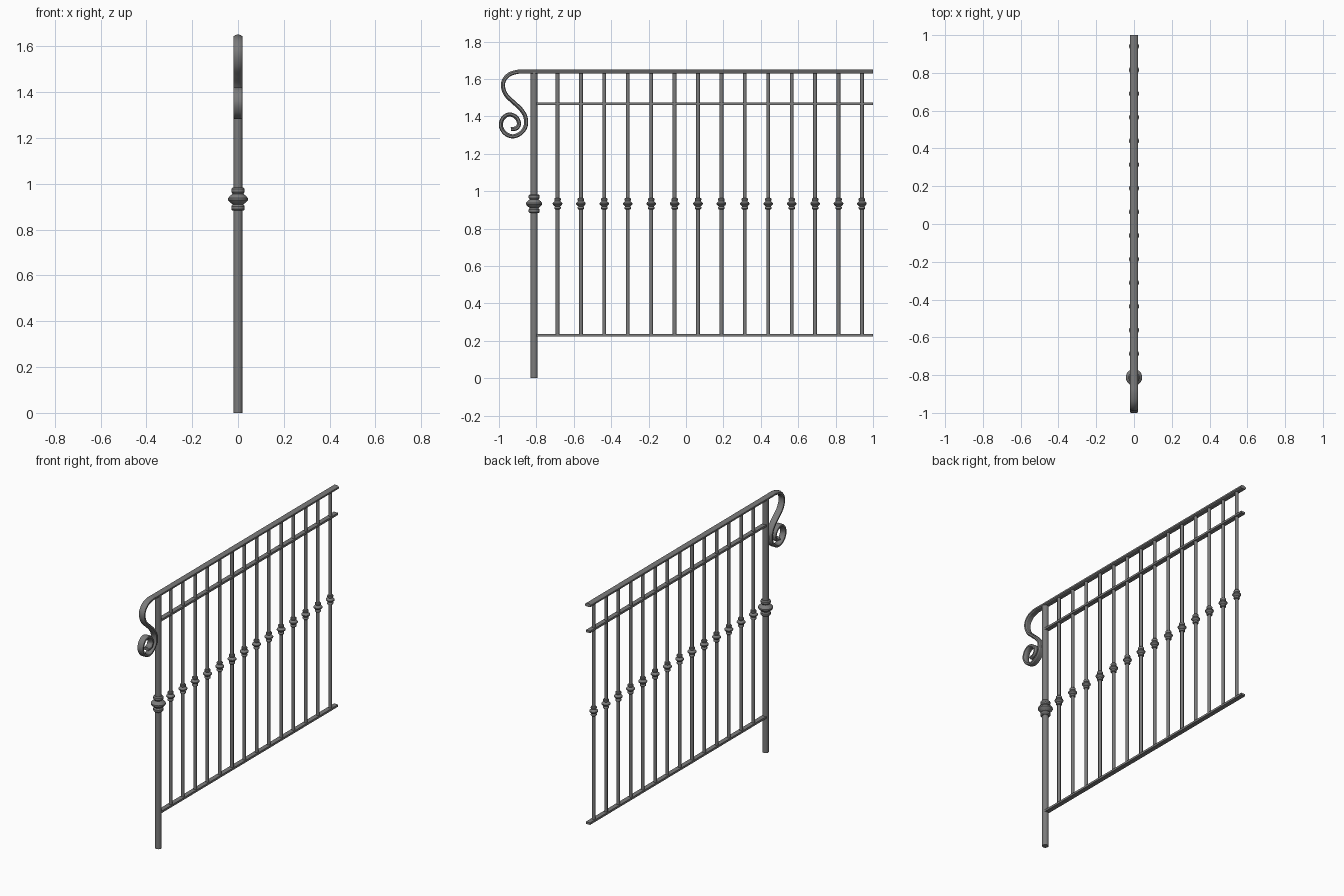
import bpy, bmesh, math
from mathutils import Vector

cube = bpy.data.objects.get("Cube")
if cube:
    bpy.data.objects.remove(cube)

iron = bpy.data.materials.new("grey iron")
iron.use_nodes = True
COLOUR = (0.2, 0.2, 0.2, 1)
iron.diffuse_color = COLOUR
iron.node_tree.nodes["Principled BSDF"].inputs["Base Color"].default_value = COLOUR


def finish(bm, name, angle=35):
    bmesh.ops.recalc_face_normals(bm, faces=bm.faces)
    mesh = bpy.data.meshes.new(name)
    bm.to_mesh(mesh)
    bm.free()
    mesh.materials.append(iron)
    obj = bpy.data.objects.new(name, mesh)
    bpy.context.collection.objects.link(obj)
    bpy.ops.object.select_all(action="DESELECT")
    obj.select_set(True)
    bpy.context.view_layer.objects.active = obj
    bpy.ops.object.shade_smooth_by_angle(angle=math.radians(angle))
    return obj


def skin(bm, rings):
    """Join equal rings of points into a closed, capped solid."""
    loops = [[bm.verts.new(p) for p in ring] for ring in rings]
    n = len(loops[0])
    for a, b in zip(loops, loops[1:]):
        for i in range(n):
            j = (i + 1) % n
            bm.faces.new((a[i], a[j], b[j], b[i]))
    bm.faces.new(loops[0])
    bm.faces.new(loops[-1])


def turned(name, y, profile, sides=16):
    """Solid of revolution about a vertical axis, from (radius, z) pairs."""
    bm = bmesh.new()
    angles = [math.tau * (i + 0.5) / sides for i in range(sides)]
    skin(bm, [[(r * math.cos(a), y + r * math.sin(a), z) for a in angles]
              for r, z in profile])
    return finish(bm, name)


def collar(scale, bar_radius):
    """Stacked-ring collar centred on the collar height."""
    rings = [(0.024, -0.048), (0.030, -0.042), (0.030, -0.030), (0.024, -0.022),
             (0.036, -0.013), (0.044, -0.004), (0.044, 0.004), (0.036, 0.013),
             (0.024, 0.022), (0.030, 0.030), (0.030, 0.042), (0.024, 0.048)]
    body = [(r * scale, COLLAR_Z + z * scale * 1.05) for r, z in rings]
    return [(bar_radius, body[0][1])] + body + [(bar_radius, body[-1][1])]


def bar(name, y0, y1, z, width, height):
    bm = bmesh.new()
    w, h = width / 2, height / 2
    section = [(-w, -h), (w, -h), (w, h), (-w, h)]
    skin(bm, [[(x, y, z + d) for x, d in section] for y in (y0, y1)])
    return finish(bm, name)


def smooth_path(points, steps=6):
    """Catmull-Rom curve through the points."""
    p = [points[0] * 2 - points[1]] + points + [points[-1] * 2 - points[-2]]
    out = []
    for a, b, c, d in zip(p, p[1:], p[2:], p[3:]):
        for s in range(steps):
            t = s / steps
            out.append(0.5 * (2 * b + (c - a) * t + (2 * a - 5 * b + 4 * c - d) * t ** 2
                              + (3 * b - a - 3 * c + d) * t ** 3))
    return out + [points[-1]]


COLLAR_Z = 0.933
POST_Y = -0.812
RAIL_Z = 1.639

# Newel post with its collar
turned("post", POST_Y, [(0.0195, 0), (0.0195, RAIL_Z - 0.006)])
turned("post_collar", POST_Y, collar(1.0, 0.019))

# Balusters with small collars
for i in range(14):
    y = -0.687 + i * 0.1252
    turned(f"baluster_{i + 1}", y, [(0.0105, 0.23), (0.0105, RAIL_Z - 0.006)], 12)
    turned(f"baluster_collar_{i + 1}", y, collar(0.6, 0.01), 12)

# Flat horizontal bars
bar("lower_rail", POST_Y, 1, 0.23, 0.03, 0.013)
bar("middle_rail", POST_Y, 1, 1.467, 0.03, 0.013)

# Handrail sweeping down into a scroll, path in (y, z)
scroll = [(-0.85, 1.639), (-0.895, 1.639), (-0.943, 1.625), (-0.973, 1.593),
          (-0.978, 1.555), (-0.96, 1.512), (-0.922, 1.475), (-0.882, 1.437),
          (-0.858, 1.395), (-0.858, 1.346), (-0.885, 1.309), (-0.928, 1.293),
          (-0.97, 1.312), (-0.99, 1.352), (-0.976, 1.393), (-0.943, 1.41),
          (-0.908, 1.395), (-0.893, 1.362), (-0.906, 1.337), (-0.936, 1.332)]
path = [Vector((1, RAIL_Z))] + smooth_path([Vector(p) for p in scroll])
# Half of the domed section as (x, offset), mirrored
half = [(0.014, -0.011), (0.02, -0.007), (0.02, 0.003), (0.014, 0.008), (0.006, 0.011)]
section = half + [(-x, d) for x, d in reversed(half)]
rings = []
for i, p in enumerate(path):
    t = (path[min(i + 1, len(path) - 1)] - path[max(i - 1, 0)]).normalized()
    n = Vector((t.y, -t.x))
    rings.append([(x, p.x + n.x * d, p.y + n.y * d) for x, d in section])
bm = bmesh.new()
skin(bm, rings)
finish(bm, "handrail_with_scroll", 30)
